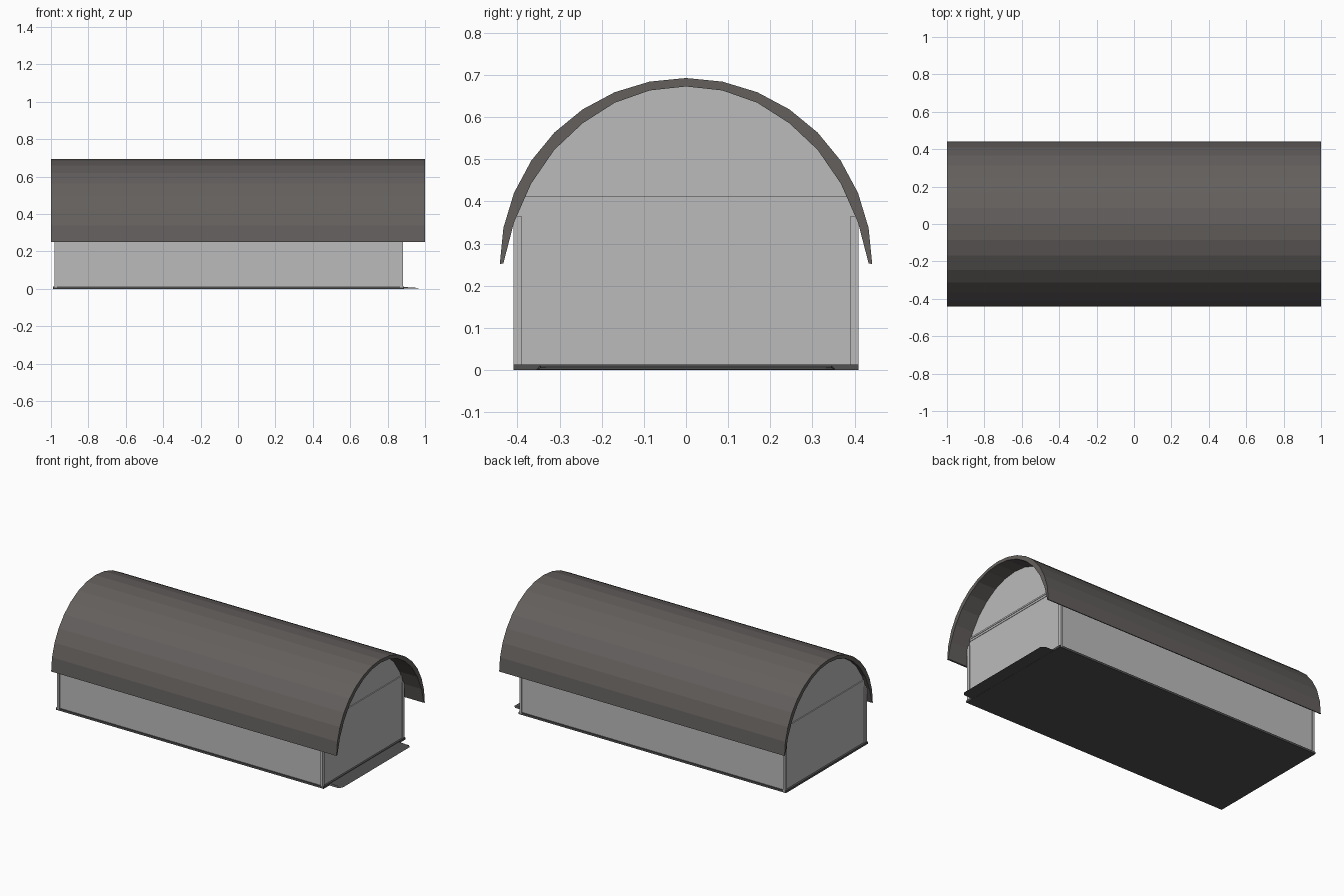
import bpy, bmesh
from math import sin, cos, radians

old = bpy.data.objects.get("Cube")
if old:
    bpy.data.objects.remove(old, do_unlink=True)


def material(name, rgb):
    m = bpy.data.materials.new(name)
    m.use_nodes = True
    m.diffuse_color = (*rgb, 1)
    m.node_tree.nodes["Principled BSDF"].inputs["Base Color"].default_value = (*rgb, 1)
    return m


ROOF = material("warm dark grey", (0.125, 0.115, 0.11))
WALL = material("light grey", (0.5, 0.5, 0.5))
BASE = material("charcoal", (0.085, 0.083, 0.083))


def loft(name, loop_a, loop_b, mat):
    """Closed solid between two matching loops of points."""
    bm = bmesh.new()
    a = [bm.verts.new(p) for p in loop_a]
    b = [bm.verts.new(p) for p in loop_b]
    bm.faces.new(a)
    bm.faces.new(b[::-1])
    for i in range(len(a)):
        j = (i + 1) % len(a)
        bm.faces.new((a[i], b[i], b[j], a[j]))
    bmesh.ops.recalc_face_normals(bm, faces=bm.faces)
    mesh = bpy.data.meshes.new(name)
    bm.to_mesh(mesh)
    bm.free()
    mesh.materials.append(mat)
    ob = bpy.data.objects.new(name, mesh)
    bpy.context.collection.objects.link(ob)
    return ob


def extrude_x(name, profile, x0, x1, mat):
    return loft(name, [(x0, y, z) for y, z in profile], [(x1, y, z) for y, z in profile], mat)


def box(name, x0, x1, y0, y1, z0, z1, mat):
    return extrude_x(name, [(y0, z0), (y1, z0), (y1, z1), (y0, z1)], x0, x1, mat)


# Arched roof: half circle outside, thicker towards the haunches, pinched at the eaves
R, SPRING = 0.442, 0.251
arc = [(R * sin(radians(11.25 * i)), SPRING + R * cos(radians(11.25 * i))) for i in range(9)]
drop = [0.02, 0.021, 0.025, 0.033, 0.041, 0.054, 0.07, 0.084]
inner = [(y, z - d) for (y, z), d in zip(arc, drop)]


def both_sides(half):
    return [(-y, z) for y, z in half[:0:-1]] + half


extrude_x("roof", both_sides(arc) + both_sides(inner)[::-1], -1, 1, ROOF)

# Walls and gables, with the top tucked just inside the roof
gable = [(y, z + 0.004) for y, z in inner if y < 0.4] + [(0.403, 0.372), (0.403, 0.006)]
extrude_x("walls", both_sides(gable), -0.975, 0.875, WALL)

# Corner posts and gable rails on each end
for end, x, out in (("right_end", 0.875, 1), ("left_end", -0.975, -1)):
    lo, hi = sorted((x - 0.008 * out, x + 0.006 * out))
    for side, s in (("front", -1), ("back", 1)):
        y0, y1 = sorted((0.39 * s, 0.41 * s))
        box(f"{end}_{side}_post", lo, hi, y0, y1, 0.006, 0.365, WALL)
    for part, depth, z0, z1 in (("lower", 0.003, 0.39, 0.402), ("upper", 0.006, 0.402, 0.412)):
        lo, hi = sorted((x - 0.004 * out, x + depth * out))
        box(f"{end}_{part}_rail", lo, hi, -0.391, 0.391, z0, z1, WALL)

# Floor slab
box("floor_slab", -0.988, 0.887, -0.41, 0.41, 0, 0.013, BASE)


# Thin threshold plate with clipped corners and a sloping top
def plate_loop(half):
    return half + [(x, -y, z) for x, y, z in half[::-1]]


loft("threshold_plate",
     plate_loop([(0.87, 0.355, 0.001), (0.95, 0.355, 0.001), (0.968, 0.335, 0.001)]),
     plate_loop([(0.87, 0.345, 0.011), (0.945, 0.345, 0.006), (0.96, 0.328, 0.005)]), BASE)
